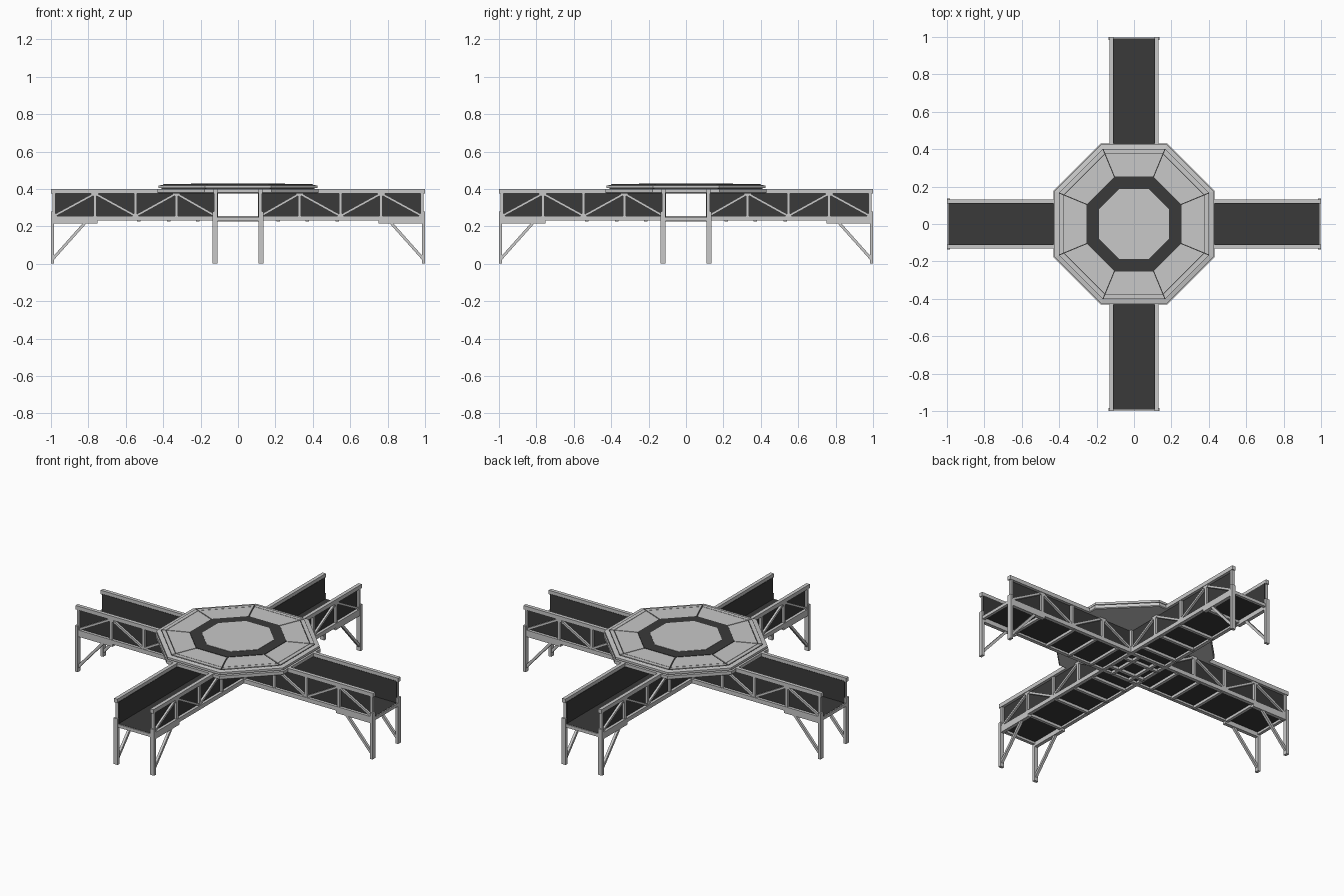
import bpy, bmesh, math
from mathutils import Vector, Matrix

cube = bpy.data.objects.get("Cube")
if cube:
    bpy.data.objects.remove(cube, do_unlink=True)


def material(name, value):
    m = bpy.data.materials.new(name)
    m.use_nodes = True
    colour = (value, value, value, 1)
    m.diffuse_color = colour
    m.node_tree.nodes["Principled BSDF"].inputs["Base Color"].default_value = colour
    return m


LIGHT = material("light grey steel", 0.58)
DARK = material("dark grey panel", 0.042)


def box(bm, x, y, z):
    """Axis-aligned box from three (low, high) ranges."""
    size = [b - a for a, b in (x, y, z)]
    mid = [(a + b) / 2 for a, b in (x, y, z)]
    bmesh.ops.create_cube(bm, size=1, matrix=Matrix.Translation(mid) @ Matrix.Diagonal((*size, 1)))


def strut(bm, start, end, width):
    """Square bar between two points."""
    a, b = Vector(start), Vector(end)
    turn = (b - a).to_track_quat('Z', 'Y').to_matrix().to_4x4()
    shape = Matrix.Diagonal((width, width, (b - a).length, 1))
    bmesh.ops.create_cube(bm, size=1, matrix=Matrix.Translation((a + b) / 2) @ turn @ shape)


def mesh_from(bm, name, mat):
    bmesh.ops.recalc_face_normals(bm, faces=bm.faces)
    mesh = bpy.data.meshes.new(name)
    bm.to_mesh(mesh)
    bm.free()
    mesh.materials.append(mat)
    return mesh


def place(mesh, name, angle=0):
    ob = bpy.data.objects.new(name, mesh)
    ob.rotation_euler.z = angle
    bpy.context.scene.collection.objects.link(ob)


def corner(apothem, i, z):
    """Corner i of an octagon whose flat sides face the axes."""
    r, a = apothem / math.cos(math.pi / 8), math.pi / 8 + i * math.pi / 4
    return (r * math.cos(a), r * math.sin(a), z)


def octagon(name, profile, mat):
    """Eight-sided lathe of (apothem, z) points, capped at both ends."""
    bm = bmesh.new()
    rings = [[bm.verts.new(corner(r, i, z)) for i in range(8)] for r, z in profile]
    for low, high in zip(rings, rings[1:]):
        for i in range(8):
            j = (i + 1) % 8
            bm.faces.new((low[i], low[j], high[j], high[i]))
    bm.faces.new(rings[0])
    bm.faces.new(rings[-1])
    place(mesh_from(bm, name, mat), name)


INNER, OUTER = 0.11, 0.132
FLOOR = 0.248
PANEL_POINTS = [0.985, 0.765, 0.547, 0.33, 0.12]
parts = {}

# Dark walkway floor and side walls of one arm
bm = bmesh.new()
box(bm, (0, 0.992), (-INNER, INNER), (FLOOR - 0.006, FLOOR))
parts["floor"] = mesh_from(bm, "floor", DARK)
bm = bmesh.new()
for s in (-1, 1):
    box(bm, (INNER, 0.99), sorted((s * 0.108, s * 0.115)), (FLOOR, 0.38))
parts["walls"] = mesh_from(bm, "walls", DARK)

# Top and bottom rails
bm = bmesh.new()
for s in (-1, 1):
    side = sorted((s * INNER, s * OUTER))
    box(bm, (INNER, 1), side, (0.376, 0.4))
    box(bm, (0, 1), side, (0.23, 0.255))
parts["rails"] = mesh_from(bm, "rails", LIGHT)

# Truss posts and zigzag braces on the outside of the walls
bm = bmesh.new()
for s in (-1, 1):
    y = s * 0.121
    for x in PANEL_POINTS:
        strut(bm, (x, y, 0.24), (x, y, 0.39), 0.016)
    for i, (a, b) in enumerate(zip(PANEL_POINTS, PANEL_POINTS[1:])):
        za, zb = (0.255, 0.375) if i % 2 == 0 else (0.375, 0.255)
        strut(bm, (a, y, za), (b, y, zb), 0.013)
    for x in PANEL_POINTS[1::2]:
        box(bm, (x - 0.02, x + 0.02), sorted((s * 0.114, s * 0.129)), (0.362, 0.378))
parts["truss"] = mesh_from(bm, "truss", LIGHT)

# Cross beams below the floor
bm = bmesh.new()
for x in (0.06, 0.215, 0.37, 0.53, 0.76):
    box(bm, (x - 0.009, x + 0.009), (-0.118, 0.118), (0.225, 0.241))
box(bm, (0.98, 0.998), (-0.118, 0.118), (0.228, FLOOR - 0.001))
parts["cross_beams"] = mesh_from(bm, "cross_beams", LIGHT)

# Legs, bearer plates and knee braces
bm = bmesh.new()
for s in (-1, 1):
    y = s * 0.122
    box(bm, (0.983, 1), sorted((s * 0.109, s * 0.136)), (0, 0.28))
    box(bm, (0.75, 0.99), sorted((s * INNER, s * OUTER)), (0.215, 0.231))
    strut(bm, (0.988, y, 0.028), (0.815, y, 0.222), 0.015)
parts["legs"] = mesh_from(bm, "legs", LIGHT)

for i, arm in enumerate(("left", "back", "right", "front")):
    for part, mesh in parts.items():
        place(mesh, f"{arm}_arm_{part}", i * math.pi / 2)

# Two-layer octagonal deck with a dark recess between the layers
octagon("lower_deck", [(0.425, 0.376), (0.43, 0.38), (0.43, 0.399)], LIGHT)
octagon("deck_core", [(0.41, 0.398), (0.41, 0.407)], DARK)
octagon("upper_deck", [(0.425, 0.405), (0.425, 0.418), (0.402, 0.422)], LIGHT)
octagon("seam_base", [(0.401, 0.42), (0.401, 0.4225)], DARK)

# Eight deck panels and their border strips, split by narrow seams
bm = bmesh.new()
for inner, outer in ((0.253, 0.374), (0.3765, 0.399)):
    for i in range(8):
        levels = []
        for z in (0.421, 0.426):
            pts = [Vector(corner(r, k, z)) for r, k in
                   ((inner, i), (outer, i), (outer, i + 1), (inner, i + 1))]
            along = (pts[2] - pts[1]).normalized() * 0.003
            shifts = (along, along, -along, -along)
            levels.append([bm.verts.new(p + d) for p, d in zip(pts, shifts)])
        low, high = levels
        bm.faces.new(low)
        bm.faces.new(high)
        for a in range(4):
            b = (a + 1) % 4
            bm.faces.new((low[a], low[b], high[b], high[a]))
place(mesh_from(bm, "deck_panels", LIGHT), "deck_panels")

# Dark ring and pale centre
octagon("deck_ring", [(0.252, 0.42), (0.252, 0.428)], DARK)
octagon("deck_centre", [(0.188, 0.424), (0.188, 0.43)], LIGHT)
